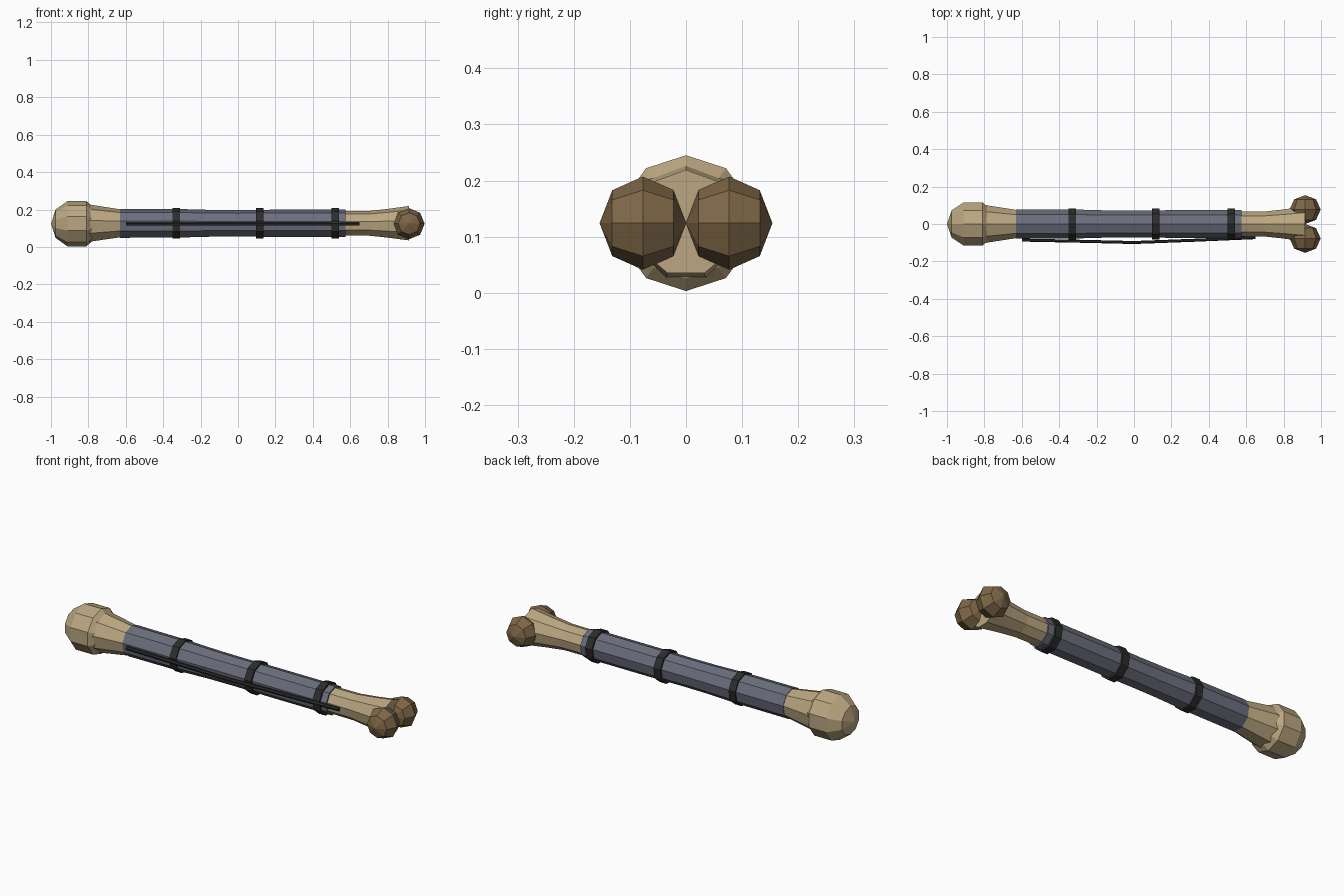
import bpy, bmesh, math
from mathutils import Matrix

if "Cube" in bpy.data.objects:
    bpy.data.objects.remove(bpy.data.objects["Cube"])

ZC = 0.124  # height of the long axis


def material(name, color):
    m = bpy.data.materials.new(name)
    m.diffuse_color = (*color, 1)
    m.use_nodes = True
    m.node_tree.nodes["Principled BSDF"].inputs["Base Color"].default_value = m.diffuse_color
    return m


BONE = material("pale bone", (0.50, 0.39, 0.22))
BROWN = material("brown bone", (0.21, 0.135, 0.063))
CLOTH = material("grey cloth", (0.147, 0.155, 0.205))
DARK = material("charcoal leather", (0.026, 0.026, 0.026))


def finish(name, bm, mat):
    bmesh.ops.recalc_face_normals(bm, faces=bm.faces)
    me = bpy.data.meshes.new(name)
    bm.to_mesh(me)
    bm.free()
    me.materials.append(mat)
    ob = bpy.data.objects.new(name, me)
    bpy.context.collection.objects.link(ob)
    return ob


def lathe_x(name, profile, sides, mat):
    """Turn (x, radius) points about the long axis, one corner pointing up."""
    bm = bmesh.new()
    rings = []
    for x, r in profile:
        angles = [2 * math.pi * i / sides for i in range(sides)]
        rings.append([bm.verts.new((x, r * math.sin(a), ZC + r * math.cos(a))) for a in angles])
    for a, b in zip(rings, rings[1:]):
        for i in range(sides):
            j = (i + 1) % sides
            bm.faces.new((a[i], a[j], b[j], b[i]))
    bm.faces.new(rings[0])
    bm.faces.new(rings[-1])
    bmesh.ops.remove_doubles(bm, verts=bm.verts, dist=0.0005)
    return finish(name, bm, mat)


# Bone shaft flaring at both ends
lathe_x("bone_shaft", [(-0.88, 0.112), (-0.79, 0.102), (-0.63, 0.077), (-0.3, 0.068), (0.1, 0.065),
                       (0.55, 0.067), (0.70, 0.068), (0.80, 0.079), (0.915, 0.095)], 9, BONE)

# Rounded head on the left end
lathe_x("bone_head", [(-1.0, 0.0), (-0.975, 0.076), (-0.912, 0.121), (-0.81, 0.121),
                      (-0.785, 0.098), (-0.75, 0.0)], 10, BONE)

# Two knuckles on the right end, poles along y
for side, label in ((-1, "front"), (1, "back")):
    bm = bmesh.new()
    bmesh.ops.create_uvsphere(bm, u_segments=8, v_segments=4, radius=1)
    bm.transform(Matrix.Translation((0.915, side * 0.077, ZC))
                 @ Matrix.Diagonal((0.083, 0.077, 0.083, 1))
                 @ Matrix.Rotation(math.pi / 2, 4, 'X'))
    finish(label + "_knuckle", bm, BROWN)

# Cloth grip wrap
lathe_x("grip_wrap", [(-0.63, 0.080), (-0.33, 0.079), (-0.15, 0.074), (0.0, 0.073),
                      (0.2, 0.075), (0.45, 0.075), (0.575, 0.075)], 9, CLOTH)

# Leather bands
for i, x in enumerate((-0.33, 0.115, 0.52)):
    lathe_x("band_%d" % (i + 1), [(x - 0.02, 0.085), (x + 0.02, 0.085)], 9, DARK)

# Thin cord bowed along the front
bm = bmesh.new()
path = [(-0.6, -0.086), (-0.3, -0.092), (0.0, -0.099), (0.32, -0.087), (0.65, -0.073)]
rings = [[bm.verts.new((x, y + 0.008 * math.cos(k * math.pi / 3), ZC + 0.011 * math.sin(k * math.pi / 3)))
          for k in range(6)] for x, y in path]
for a, b in zip(rings, rings[1:]):
    for k in range(6):
        bm.faces.new((a[k], a[(k + 1) % 6], b[(k + 1) % 6], b[k]))
bm.faces.new(rings[0])
bm.faces.new(rings[-1])
finish("cord", bm, DARK)
